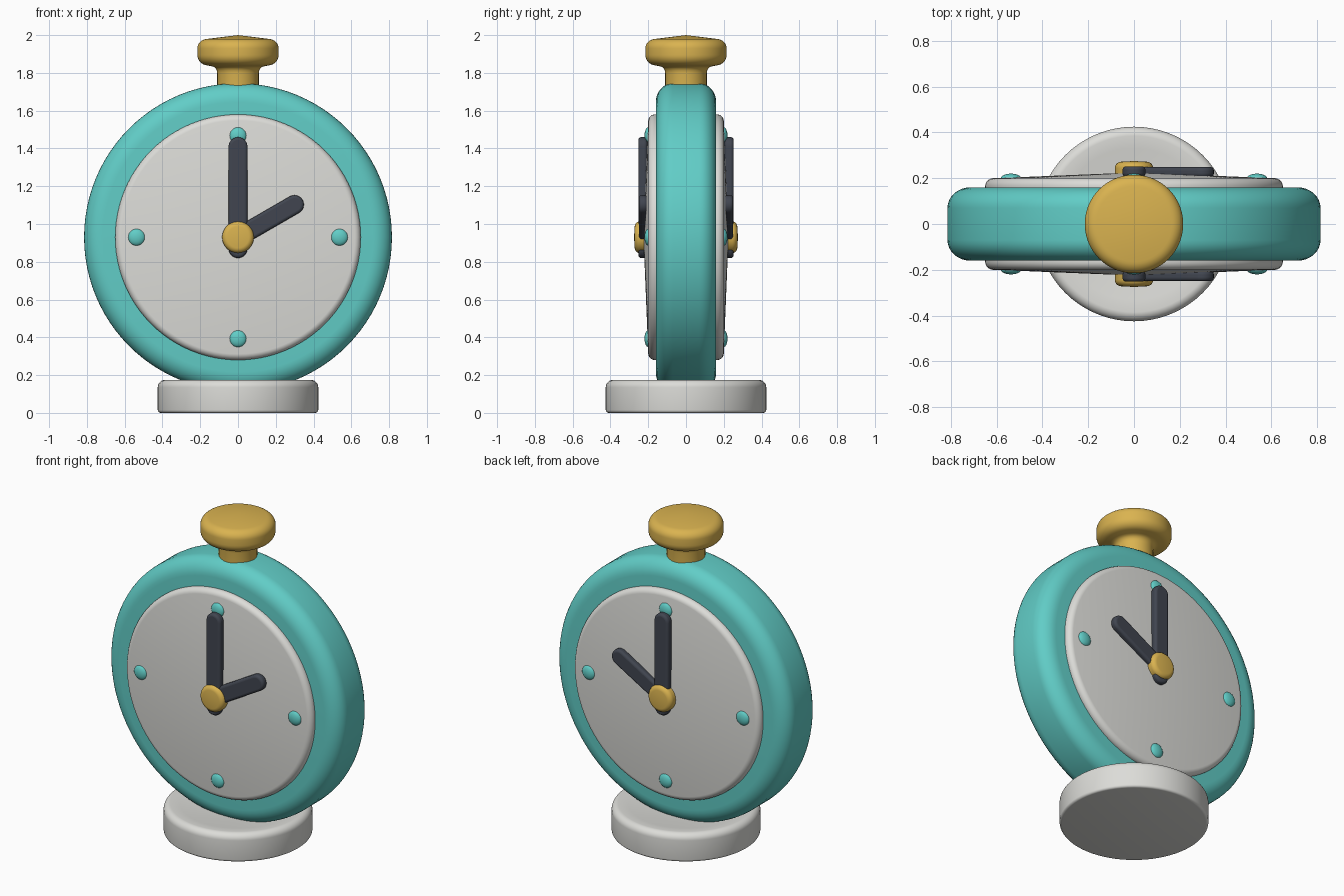
import bpy, bmesh
from math import sin, cos, pi, radians
from mathutils import Matrix, Vector

cube = bpy.data.objects.get("Cube")
if cube:
    bpy.data.objects.remove(cube, do_unlink=True)

CENTRE = Vector((0, 0, 0.93))


def material(name, rgb):
    m = bpy.data.materials.new(name)
    m.use_nodes = True
    m.diffuse_color = (*rgb, 1)
    m.node_tree.nodes["Principled BSDF"].inputs["Base Color"].default_value = (*rgb, 1)
    return m


teal = material("teal", (0.12, 0.61, 0.57))
white = material("off white", (0.72, 0.72, 0.69))
gold = material("gold", (0.70, 0.45, 0.08))
dark = material("dark slate", (0.052, 0.06, 0.08))


def finish(name, bm, mat, matrix, bevel=0):
    bmesh.ops.transform(bm, matrix=matrix, verts=bm.verts)
    bmesh.ops.recalc_face_normals(bm, faces=bm.faces)
    mesh = bpy.data.meshes.new(name)
    bm.to_mesh(mesh)
    bm.free()
    mesh.materials.append(mat)
    ob = bpy.data.objects.new(name, mesh)
    bpy.context.collection.objects.link(ob)
    if bevel:
        mod = ob.modifiers.new("rounded edges", 'BEVEL')
        mod.width = bevel
        mod.segments = 4
        mod.limit_method = 'ANGLE'
        mod.angle_limit = radians(40)
    bpy.ops.object.select_all(action='DESELECT')
    ob.select_set(True)
    bpy.context.view_layer.objects.active = ob
    bpy.ops.object.shade_smooth_by_angle(angle=radians(40))
    return ob


def arc(r, h, rad_r, rad_h, start, end, steps=8):
    """Profile points along an elliptical corner, angles in degrees."""
    angles = [radians(start + (end - start) * i / steps) for i in range(steps + 1)]
    return [(r + rad_r * cos(a), h + rad_h * sin(a)) for a in angles]


def lathe(name, profile, mat, matrix=Matrix(), steps=72):
    """Revolve (radius, height) points around the local z axis."""
    bm = bmesh.new()
    verts = [bm.verts.new((r, 0, h)) for r, h in profile]
    edges = [bm.edges.new(pair) for pair in zip(verts, verts[1:])]
    bmesh.ops.spin(bm, geom=verts + edges, axis=(0, 0, 1), cent=(0, 0, 0),
                   angle=2 * pi, steps=steps)
    bmesh.ops.remove_doubles(bm, verts=bm.verts, dist=0.0001)
    return finish(name, bm, mat, matrix)


def hand(name, tail, tip, half_width, low, high, matrix):
    """Bar with round ends, lying along local y."""
    bm = bmesh.new()
    outline = arc(0, tip, half_width, half_width, 0, 180, 12)
    outline += arc(0, tail, half_width, half_width, 180, 360, 12)
    face = bm.faces.new([bm.verts.new((x, y, low)) for x, y in outline])
    top = bmesh.ops.extrude_face_region(bm, geom=[face])["geom"]
    bmesh.ops.translate(bm, vec=(0, 0, high - low),
                        verts=[v for v in top if isinstance(v, bmesh.types.BMVert)])
    return finish(name, bm, dark, matrix, bevel=0.015)


# Round base with a shallow dished top
lathe("base", [(0, 0)] + arc(0.41, 0.015, 0.015, 0.015, -90, 0, 4)
      + arc(0.385, 0.135, 0.04, 0.04, 0, 90) + [(0.33, 0.17), (0.2, 0.15), (0, 0.14)], white)

# Case: thick disc with generously rounded rim
upright = Matrix.Translation(CENTRE) @ Matrix.Rotation(pi / 2, 4, 'X')
lathe("case", [(0, -0.16)] + arc(0.715, -0.07, 0.1, 0.09, -90, 0)
      + arc(0.715, 0.07, 0.1, 0.09, 0, 90) + [(0, 0.16)], teal, upright, 96)

# Top knob with stem
lathe("top_knob", [(0, 1.68), (0.11, 1.68), (0.11, 1.8)]
      + arc(0.14, 1.80, 0.03, 0.035, 180, 90, 4)
      + arc(0.16, 1.895, 0.055, 0.055, -80, 0)
      + arc(0.16, 1.93, 0.055, 0.05, 0, 85) + [(0, 2.0)], gold)

# Dial, markers, hands and hub, the same on both sides
for side, sign in (("front", 1), ("back", -1)):
    out = Matrix.Scale(sign, 4, (0, 1, 0)) @ upright
    lathe(side + "_dial", [(0, 0.13), (0.65, 0.13)]
          + arc(0.615, 0.165, 0.035, 0.035, 0, 85) + [(0, 0.225)], white, out, 96)
    for i, spot in enumerate(("right", "top", "left", "bottom")):
        a = i * pi / 2 + pi
        place = Matrix.Translation((0.537 * cos(a), -0.537 * sin(a), 0.199))
        lathe(f"{side}_marker_{spot}", arc(0, 0, 0.045, 0.021, -90, 90, 12),
              teal, out @ place, 24)
    hand(side + "_minute_hand", -0.06, 0.48, 0.05, 0.205, 0.252, out)
    hand(side + "_hour_hand", 0, 0.345, 0.05, 0.205, 0.249,
         out @ Matrix.Rotation(radians(-60), 4, 'Z'))
    lathe(side + "_hub", [(0, 0.2), (0.084, 0.2)]
          + arc(0.054, 0.244, 0.03, 0.028, 0, 85) + [(0, 0.275)], gold, out, 40)
